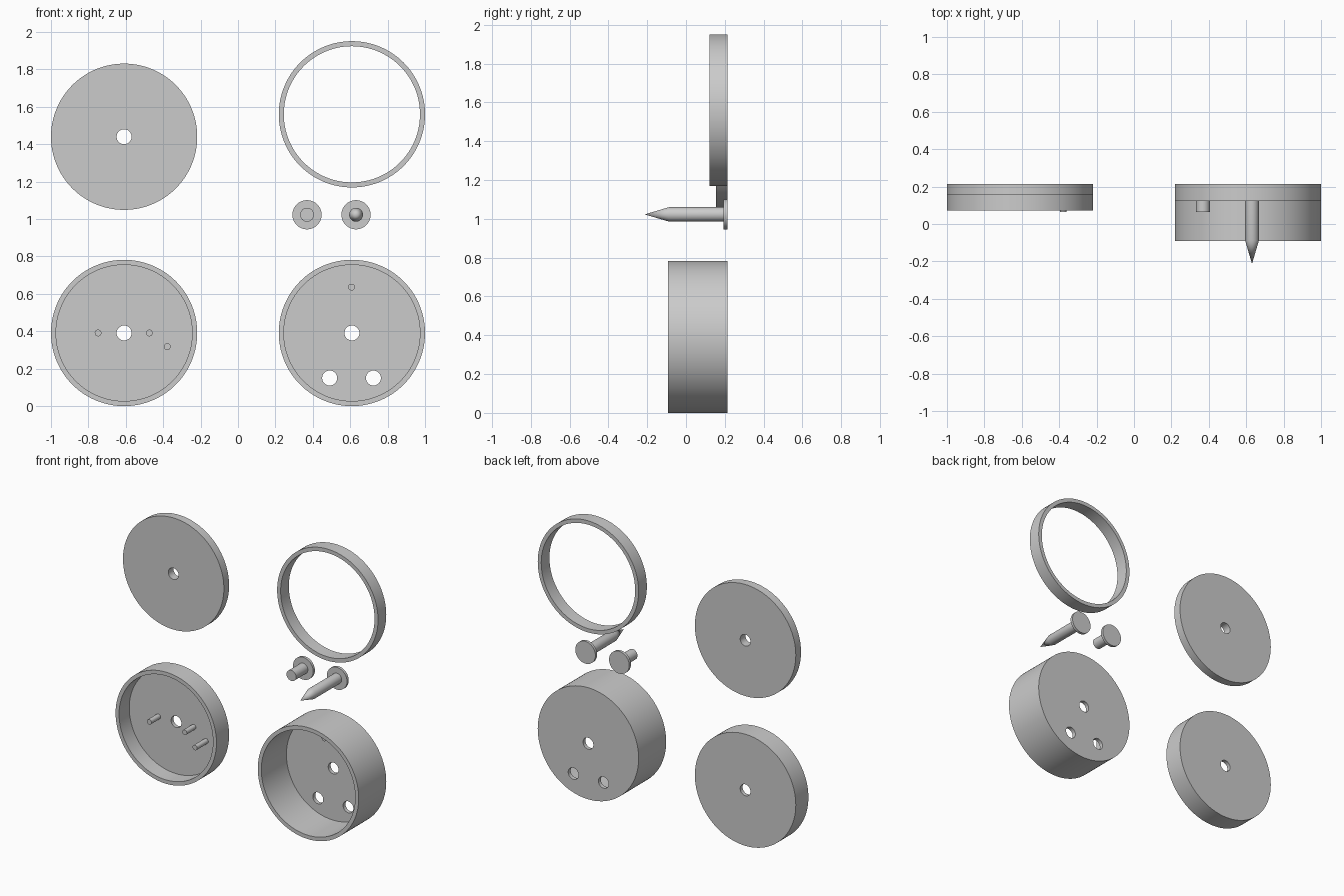
import bpy, bmesh
from math import sin, cos, tau, radians

if "Cube" in bpy.data.objects:
    bpy.data.objects.remove(bpy.data.objects["Cube"])

BACK = 0.213      # common back plane
R, RI = 0.391, 0.364   # outer and inner radius of round parts
HOLE = 0.04
FLOOR = BACK - 0.027   # inner floor of the cups


def finish(ob):
    bpy.ops.object.select_all(action='DESELECT')
    ob.select_set(True)
    bpy.context.view_layer.objects.active = ob
    bpy.ops.object.shade_smooth_by_angle(angle=radians(30))


def lathe(name, x, z, profile, seg=128, closed=True):
    """Revolve (radius, y) points about the y-parallel axis through x, z."""
    bm = bmesh.new()
    rings = [[bm.verts.new((x + r * cos(tau * i / seg), y, z + r * sin(tau * i / seg)))
              for i in range(seg)] for r, y in profile]
    pairs = list(zip(rings, rings[1:]))
    if closed:
        pairs.append((rings[-1], rings[0]))
    for a, b in pairs:
        for i in range(seg):
            j = (i + 1) % seg
            bm.faces.new((a[i], a[j], b[j], b[i]))
    bmesh.ops.remove_doubles(bm, verts=bm.verts, dist=1e-5)
    bmesh.ops.recalc_face_normals(bm, faces=bm.faces)
    me = bpy.data.meshes.new(name)
    bm.to_mesh(me)
    bm.free()
    ob = bpy.data.objects.new(name, me)
    bpy.context.collection.objects.link(ob)
    finish(ob)
    return ob


def rod(name, x, z, r, y0, y1, seg=32):
    return lathe(name, x, z, [(0, y0), (r, y0), (r, y1), (0, y1)], seg, False)


def drill(ob, x, z):
    cutter = rod("cutter", x, z, HOLE, 0.1, 0.3, 48)
    cutter.hide_render = True
    mod = ob.modifiers.new("hole", 'BOOLEAN')
    mod.operation, mod.solver, mod.object = 'DIFFERENCE', 'EXACT', cutter
    bpy.context.view_layer.objects.active = ob
    bpy.ops.object.modifier_apply(modifier=mod.name)
    bpy.data.objects.remove(cutter)
    finish(ob)


# Flat disc with centre hole
lathe("flat_disc", -0.609, 1.44,
      [(HOLE, BACK), (R, BACK), (R, 0.155), (HOLE, 0.155)])

# Spacer ring
lathe("spacer_ring", 0.609, 1.56,
      [(RI, BACK), (R, BACK), (R, 0.122), (RI, 0.122)])

# Shallow cup with three pegs
lathe("shallow_cup", -0.609, R,
      [(HOLE, BACK), (R, BACK), (R, 0.073), (RI, 0.073), (RI, FLOOR), (HOLE, FLOOR)])
for i, (x, z, tip) in enumerate([(-0.748, R, 0.085), (-0.474, R, 0.085), (-0.378, 0.318, 0.063)]):
    rod(f"shallow_cup_peg_{i + 1}", x, z, 0.018, tip, FLOOR + 0.005)

# Deep cup with seam line, two extra holes and one peg
cup = lathe("deep_cup", 0.609, R,
            [(HOLE, BACK), (R, BACK), (R, 0.095), (R, -0.092), (RI, -0.092),
             (RI, FLOOR), (HOLE, FLOOR)])
for x in (0.490, 0.724):
    drill(cup, x, 0.15)
rod("deep_cup_peg", 0.607, 0.636, 0.018, 0.085, FLOOR + 0.005)

# Headed pins: one short and blunt, one long and pointed
HEAD = [(0, BACK), (0.078, BACK), (0.078, 0.194), (0.037, 0.194)]
lathe("short_pin", 0.369, 1.023, HEAD + [(0.037, 0.063), (0, 0.063)], 64, False)
lathe("pointed_pin", 0.631, 1.023, HEAD + [(0.037, -0.088), (0, -BACK)], 64, False)
